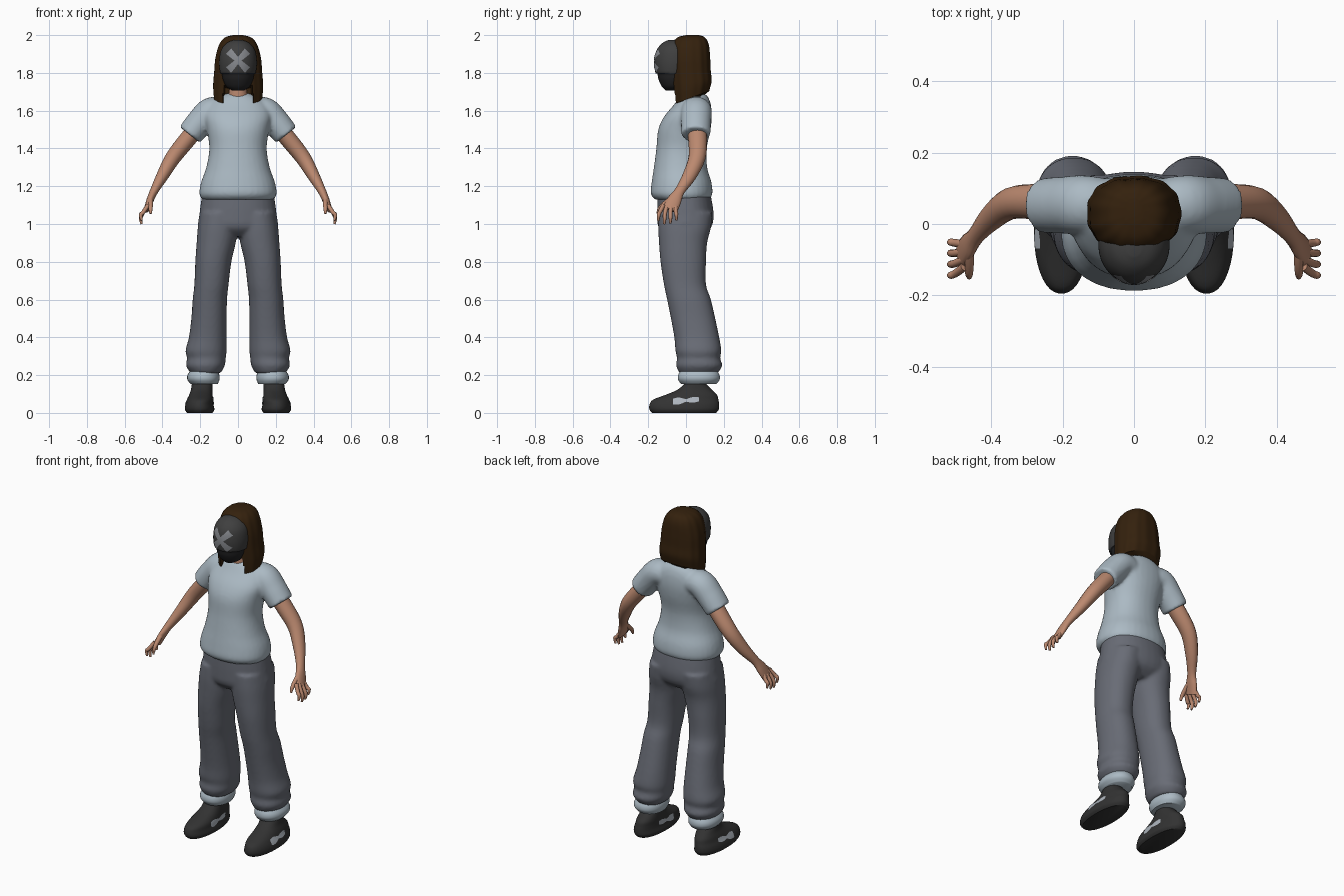
import bpy, bmesh, math
from mathutils import Vector
from mathutils.bvhtree import BVHTree

if "Cube" in bpy.data.objects:
    bpy.data.objects.remove(bpy.data.objects["Cube"], do_unlink=True)


def material(name, r, g, b):
    m = bpy.data.materials.new(name)
    m.use_nodes = True
    m.diffuse_color = (r, g, b, 1)
    node = next(n for n in m.node_tree.nodes if n.type == 'BSDF_PRINCIPLED')
    node.inputs["Base Color"].default_value = (r, g, b, 1)
    node.inputs["Roughness"].default_value = 0.8
    return m


SHIRT = material("pale blue cloth", .41, .49, .55)
PANTS = material("slate cloth", .14, .15, .18)
SKIN = material("skin", .50, .25, .16)
HAIR = material("dark brown hair", .034, .015, .004)
SHOE = material("black leather", .032, .032, .032)
MASK = material("charcoal mask", .05, .05, .05)
CHIN = material("black chin guard", .016, .016, .017)
CROSS = material("grey paint", .24, .25, .27)
LABEL = material("light grey paint", .42, .46, .51)


def smooth_steps(rows, steps):
    """Catmull-Rom interpolation of equal-length tuples."""
    out = []
    for i in range(len(rows) - 1):
        a, b, c, d = (rows[max(0, min(len(rows) - 1, i + k))] for k in (-1, 0, 1, 2))
        for s in range(steps):
            t = s / steps
            out.append(tuple(
                q + t / 2 * (r - p + t * (2*p - 5*q + 4*r - w + t * (3*(q - r) + w - p)))
                for p, q, r, w in zip(a, b, c, d)))
    return out + [rows[-1]]


def skin_rings(bm, rings):
    """Bridge closed rings of points and cap both ends."""
    vs = [[bm.verts.new(p) for p in ring] for ring in rings]
    n = len(vs[0])
    for a, b in zip(vs, vs[1:]):
        for i in range(n):
            bm.faces.new((a[i], a[(i + 1) % n], b[(i + 1) % n], b[i]))
    bm.faces.new(vs[0])
    bm.faces.new(vs[-1])


def loft(bm, rows, seg=32, steps=4, power=2.2, change=None):
    """Horizontal sections given by bounds (x0, x1, y0, y1, z)."""
    rings = []
    for x0, x1, y0, y1, z in smooth_steps(rows, steps):
        ring = []
        for i in range(seg):
            ang = 2 * math.pi * (i + .5) / seg
            c, s = math.cos(ang), math.sin(ang)
            c = math.copysign(abs(c) ** (2 / power), c)
            s = math.copysign(abs(s) ** (2 / power), s)
            p = Vector(((x0 + x1 + c * (x1 - x0)) / 2, (y0 + y1 + s * (y1 - y0)) / 2, z))
            ring.append(change(p, ang) if change else p)
        rings.append(ring)
    skin_rings(bm, rings)


def tube(bm, rows, seg=16, steps=4):
    """Limb along points (x, y, z, radius towards y, other radius)."""
    pts = smooth_steps(rows, steps)
    rings = []
    for i, (x, y, z, a, b) in enumerate(pts):
        t = (Vector(pts[min(i + 1, len(pts) - 1)][:3]) - Vector(pts[max(i - 1, 0)][:3])).normalized()
        u = Vector((0, 1, 0))
        u = (u - t * u.dot(t)).normalized()
        w = t.cross(u)
        rings.append([Vector((x, y, z)) + u * a * math.cos(k * math.tau / seg)
                      + w * b * math.sin(k * math.tau / seg) for k in range(seg)])
    skin_rings(bm, rings)


def symmetric(rows):
    return [(-w, w, y0, y1, z) for w, y0, y1, z in rows]


def finish(name, bm, mats, mirror=False, voxel=0, angle=50, recalc=True):
    if recalc:
        bmesh.ops.recalc_face_normals(bm, faces=bm.faces[:])
    me = bpy.data.meshes.new(name)
    bm.to_mesh(me)
    ob = bpy.data.objects.new(name, me)
    bpy.context.collection.objects.link(ob)
    for m in mats:
        me.materials.append(m)
    bpy.ops.object.select_all(action='DESELECT')
    ob.select_set(True)
    bpy.context.view_layer.objects.active = ob
    bpy.ops.object.shade_smooth_by_angle(angle=math.radians(angle))
    if mirror:
        ob.modifiers.new("Mirror", 'MIRROR').use_mirror_merge = False
    if voxel:
        r = ob.modifiers.new("Blend", 'REMESH')
        r.mode, r.voxel_size, r.use_smooth_shade = 'VOXEL', voxel, True
        s = ob.modifiers.new("Soften", 'SMOOTH')
        s.factor, s.iterations = .5, 4
    return ob


def decal(bm, target, grid, direction, lift=.003):
    """Thin painted patch: cast a grid of points onto a surface."""
    tree = BVHTree.FromBMesh(target)
    d = Vector(direction)
    rows = []
    for line in grid:
        hits = [tree.ray_cast(Vector(p), d)[0] for p in line]
        rows.append([bm.verts.new(h - d * lift) if h else None for h in hits])
    for a, b in zip(rows, rows[1:]):
        for i in range(len(a) - 1):
            quad = (a[i], a[i + 1], b[i + 1], b[i])
            if all(quad):
                f = bm.faces.new(quad)
                f.normal_update()
                if f.normal.dot(d) > 0:
                    f.normal_flip()


# Shirt with short sleeves
bm = bmesh.new()
loft(bm, symmetric([(.19, -.165, .125, 1.13), (.205, -.187, .14, 1.16), (.196, -.182, .135, 1.22),
                    (.168, -.17, .112, 1.3), (.152, -.157, .11, 1.4), (.165, -.147, .13, 1.5),
                    (.178, -.115, .137, 1.57), (.16, -.065, .132, 1.63), (.11, -.035, .118, 1.67),
                    (.065, -.015, .1, 1.69)]))
for side in (1, -1):
    tube(bm, [(.06 * side, .055, 1.59, .07, .07), (.14 * side, .055, 1.598, .082, .074),
              (.2 * side, .053, 1.54, .08, .073), (.255 * side, .052, 1.472, .077, .069)], 24, 6)
finish("shirt", bm, [SHIRT], voxel=.01)

# Trousers: hips and baggy legs blended together
bm = bmesh.new()
loft(bm, symmetric([(.19, -.15, .13, 1.16), (.205, -.152, .147, 1.05), (.21, -.145, .132, .98),
                    (.16, -.1, .08, .935)]))
legs = [(.0, .2, -.145, .14, 1.06), (.0, .213, -.147, .132, .98), (.012, .219, -.143, .112, .9),
        (.035, .226, -.135, .106, .8), (.05, .231, -.117, .106, .68), (.058, .24, -.1, .132, .6),
        (.06, .247, -.08, .155, .5), (.06, .26, -.062, .176, .4), (.06, .278, -.056, .187, .33),
        (.065, .27, -.048, .181, .29), (.07, .275, -.052, .192, .25), (.092, .25, -.035, .168, .21)]
loft(bm, legs)
loft(bm, [(-x1, -x0, y0, y1, z) for x0, x1, y0, y1, z in legs])
finish("trousers", bm, [PANTS], voxel=.01)

# Rolled cuffs
bm = bmesh.new()
loft(bm, [(.108, .25, -.025, .16, .152), (.098, .268, -.042, .178, .175),
          (.098, .268, -.042, .178, .2), (.108, .252, -.03, .165, .225)])
finish("trouser_cuff", bm, [SHIRT], mirror=True)

# Ankles
bm = bmesh.new()
loft(bm, [(.14, .235, .0, .1, .1), (.14, .235, .0, .1, .2)], 20, 1)
finish("ankle", bm, [SKIN], mirror=True)

# Shoes with painted side patches
shoe = bmesh.new()
loft(shoe, [(.135, .27, -.18, .16, 0), (.125, .281, -.194, .174, .018), (.13, .278, -.193, .176, .045),
            (.132, .268, -.175, .172, .07), (.134, .259, -.11, .165, .095), (.135, .25, -.05, .14, .12),
            (.135, .245, -.012, .11, .15), (.138, .242, -.003, .1, .168)], 40, 4)
finish("shoe", shoe, [SHOE], mirror=True)
bm = bmesh.new()
for start, way in ((.5, -1), (0, 1)):
    grid = []
    for i in range(19):
        u = i / 18
        half = .006 + .014 * abs(math.sin(5 * u + .6)) * (1 - .5 * u)
        grid.append([(start, .14 * u - .07, .06 + .012 * u + half * k / 2) for k in range(-2, 3)])
    decal(bm, shoe, grid, (way, 0, 0))
finish("shoe_patch", bm, [LABEL], mirror=True, recalc=False)

# Arms, hands and fingers
bm = bmesh.new()
tube(bm, [(.2, .055, 1.53, .052, .045), (.27, .062, 1.445, .05, .045), (.345, .058, 1.35, .045, .041),
          (.4, .018, 1.255, .037, .032), (.444, -.033, 1.175, .027, .022), (.466, -.062, 1.125, .038, .019),
          (.485, -.085, 1.075, .04, .014)])
for k in range(4):
    y = -.057 - .021 * k
    drop = (.02, .003, 0, .018)[k]
    tube(bm, [(.476, y, 1.1, .012, .012), (.503, y - .008 * k + .004, 1.06, .011, .011),
              (.515, y - .01 * k + .006, 1.03 + drop, .01, .01),
              (.51, y - .011 * k + .006, 1.0 + drop, .006, .006)], 10, 3)
tube(bm, [(.462, -.07, 1.14, .014, .014), (.462, -.11, 1.11, .013, .013),
          (.463, -.14, 1.08, .011, .011), (.462, -.15, 1.055, .006, .006)], 10, 3)
finish("arm", bm, [SKIN], mirror=True)

# Neck and head under the hair
bm = bmesh.new()
loft(bm, symmetric([(.06, -.03, .09, 1.65), (.048, -.03, .075, 1.7), (.048, -.035, .075, 1.74),
                    (.085, -.1, .09, 1.79), (.09, -.1, .1, 1.87), (.06, -.06, .08, 1.95)]))
finish("neck_and_head", bm, [SKIN])

# Face mask with a darker chin guard
mask = bmesh.new()
loft(mask, symmetric([(.03, -.105, -.03, 1.706), (.062, -.128, .0, 1.728), (.08, -.146, .03, 1.765),
                      (.086, -.152, .04, 1.795), (.095, -.163, .04, 1.803), (.1, -.168, .05, 1.86),
                      (.09, -.156, .04, 1.92), (.06, -.125, .0, 1.958), (.02, -.09, -.03, 1.975)]),
     40, 4, 2.0)
for f in mask.faces:
    f.material_index = int(f.calc_center_median().z < 1.797)
finish("mask", mask, [MASK, CHIN])

# Painted cross on the mask
bm = bmesh.new()
for side in (1, -1):
    grid = []
    for i in range(15):
        t = i / 7 - 1
        half = .012 + .008 * abs(t)
        grid.append([(side * (.05 * t + half * k * .7), -1, 1.865 + .05 * t - half * k * .7)
                     for k in (-1, -.5, 0, .5, 1)])
    decal(bm, mask, grid, (0, 1, 0))
finish("mask_cross", bm, [CROSS], recalc=False)


# Bobbed hair: fine ripples, slanted hem, parted below the chin
def comb(p, ang):
    ripple = 1 + .012 * math.cos(13 * ang)
    low = max(0, min(1, (1.88 - p.z) / .2))
    q = Vector((p.x * ripple, .025 + (p.y - .025) * ripple, p.z + (p.y - .03) * .36 * low))
    if p.z < 1.745 and abs(p.x) < .075 and p.y < .04:
        q.y = .04
    return q


bm = bmesh.new()
loft(bm, symmetric([(.025, .0, .07, 2.0), (.07, -.045, .1, 1.987), (.1, -.075, .12, 1.95),
                    (.12, -.083, .127, 1.88), (.127, -.08, .13, 1.8), (.132, -.075, .135, 1.73),
                    (.127, -.068, .122, 1.67)]), 96, 5, 2.3, comb)
finish("hair", bm, [HAIR])
